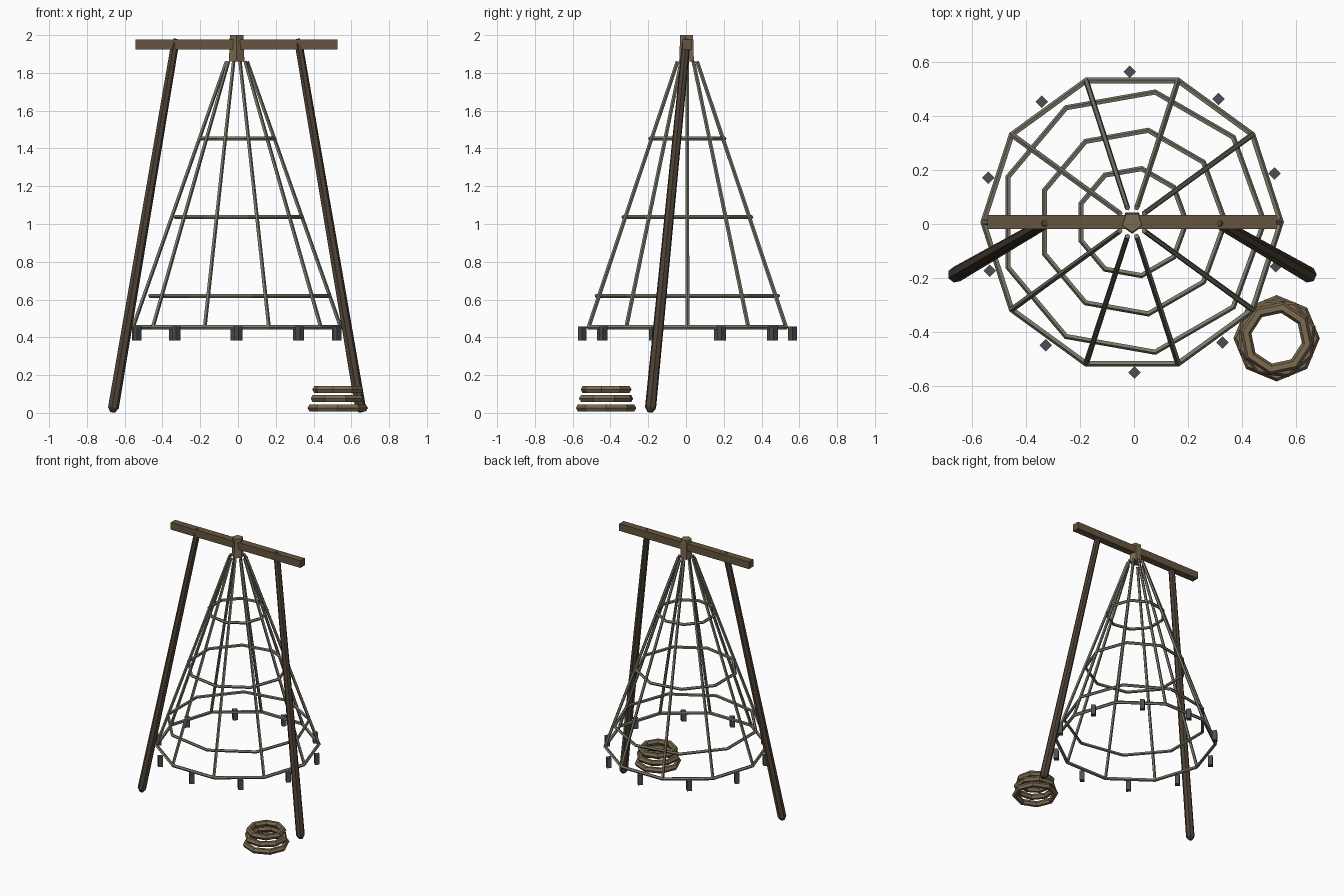
import bpy, bmesh, math
from mathutils import Vector

if "Cube" in bpy.data.objects:
    bpy.data.objects.remove(bpy.data.objects["Cube"])

CX, CY = -0.007, 0.007  # axis of the net


def material(name, rgb):
    m = bpy.data.materials.new(name)
    m.diffuse_color = (*rgb, 1)
    m.use_nodes = True
    m.node_tree.nodes["Principled BSDF"].inputs["Base Color"].default_value = m.diffuse_color
    return m


BEAM = material("beam_wood", (0.13, 0.09, 0.05))
LEG = material("dark_wood", (0.075, 0.055, 0.037))
NET = material("net_cord", (0.20, 0.19, 0.145))
ROPE = material("rope", (0.20, 0.145, 0.08))
LEAD = material("lead", (0.07, 0.08, 0.09))


def finish(name, bm, mat):
    bmesh.ops.recalc_face_normals(bm, faces=bm.faces)
    me = bpy.data.meshes.new(name)
    bm.to_mesh(me)
    bm.free()
    me.materials.append(mat)
    ob = bpy.data.objects.new(name, me)
    bpy.context.collection.objects.link(ob)
    return ob


def rod(name, a, b, stations, sides, mat, spin=0.0):
    """Straight rod from a to b; stations are (fraction, radius) pairs."""
    a, b = Vector(a), Vector(b)
    q = Vector((0, 0, 1)).rotation_difference((b - a).normalized())
    bm = bmesh.new()
    rings = []
    for t, r in stations:
        rings.append([bm.verts.new(a.lerp(b, t) + q @ Vector((
            r * math.cos(spin + math.tau * i / sides),
            r * math.sin(spin + math.tau * i / sides), 0))) for i in range(sides)])
    for lo, hi in zip(rings, rings[1:]):
        for i in range(sides):
            j = (i + 1) % sides
            bm.faces.new((lo[i], lo[j], hi[j], hi[i]))
    bm.faces.new(rings[0][::-1])
    bm.faces.new(rings[-1])
    return finish(name, bm, mat)


def hoop(name, centre, R, r, sides, minor, mat, spin=0.0):
    """Low-poly ring lying flat."""
    bm = bmesh.new()
    grid = []
    for i in range(sides):
        u = spin + math.tau * i / sides
        row = []
        for k in range(minor):
            v = math.tau * k / minor
            d = R + r * math.cos(v)
            row.append(bm.verts.new(Vector(centre) + Vector(
                (d * math.cos(u), d * math.sin(u), r * math.sin(v)))))
        grid.append(row)
    for i in range(sides):
        for k in range(minor):
            n, m = (i + 1) % sides, (k + 1) % minor
            bm.faces.new((grid[i][k], grid[n][k], grid[n][m], grid[i][m]))
    return finish(name, bm, mat)


# Crossbeam
bm = bmesh.new()
bmesh.ops.create_cube(bm, size=1)
bmesh.ops.scale(bm, vec=(1.07, 0.052, 0.053), verts=bm.verts)
bmesh.ops.translate(bm, vec=(CX, CY, 1.951), verts=bm.verts)
finish("crossbeam", bm, BEAM)

# Two leaning legs with blunted ends
for side, label in ((-1, "left"), (1, "right")):
    rod(f"{label}_leg", (CX + side * 0.658, -0.19, 0.004), (CX + side * 0.323, 0.003, 1.98),
        [(0, 0.014), (0.012, 0.03), (0.988, 0.022), (1, 0.011)], 7, LEG)

# Hub binding the net to the beam
rod("hub", (CX, CY, 1.86), (CX, CY, 2.0), [(0, 0.043), (1, 0.038)], 5, ROPE, -math.pi / 2)

# Net: ribs, rim and three inner hoops
for i in range(10):
    c, s = math.cos(math.tau * i / 10), math.sin(math.tau * i / 10)
    rod(f"net_rib_{i + 1}", (CX + 0.55 * c, CY + 0.55 * s, 0.453),
        (CX + 0.055 * c, CY + 0.055 * s, 1.86), [(0, 0.011), (1, 0.01)], 5, NET)
hoop("net_rim", (CX, CY, 0.453), 0.55, 0.012, 10, 5, NET)
for i, (z, R) in enumerate(((0.62, 0.488), (1.036, 0.344), (1.452, 0.2))):
    hoop(f"net_hoop_{i + 1}", (CX, CY, z), R, 0.011, 9, 5, NET)

# Lead weights hanging between the ribs
for i in range(10):
    a = math.tau * i / 10 + 0.33
    x, y = CX + 0.557 * math.cos(a), CY + 0.557 * math.sin(a)
    rod(f"weight_{i + 1}", (x, y, 0.383), (x, y, 0.457), [(0, 0.023), (1, 0.023)], 4, LEAD)

# Coiled rope on the ground
for i, (z, R) in enumerate(((0.026, 0.139), (0.076, 0.129), (0.124, 0.116))):
    hoop(f"rope_coil_{i + 1}", (0.528, -0.423, z), R, 0.021, 8, 6, ROPE, 0.3 * i)
